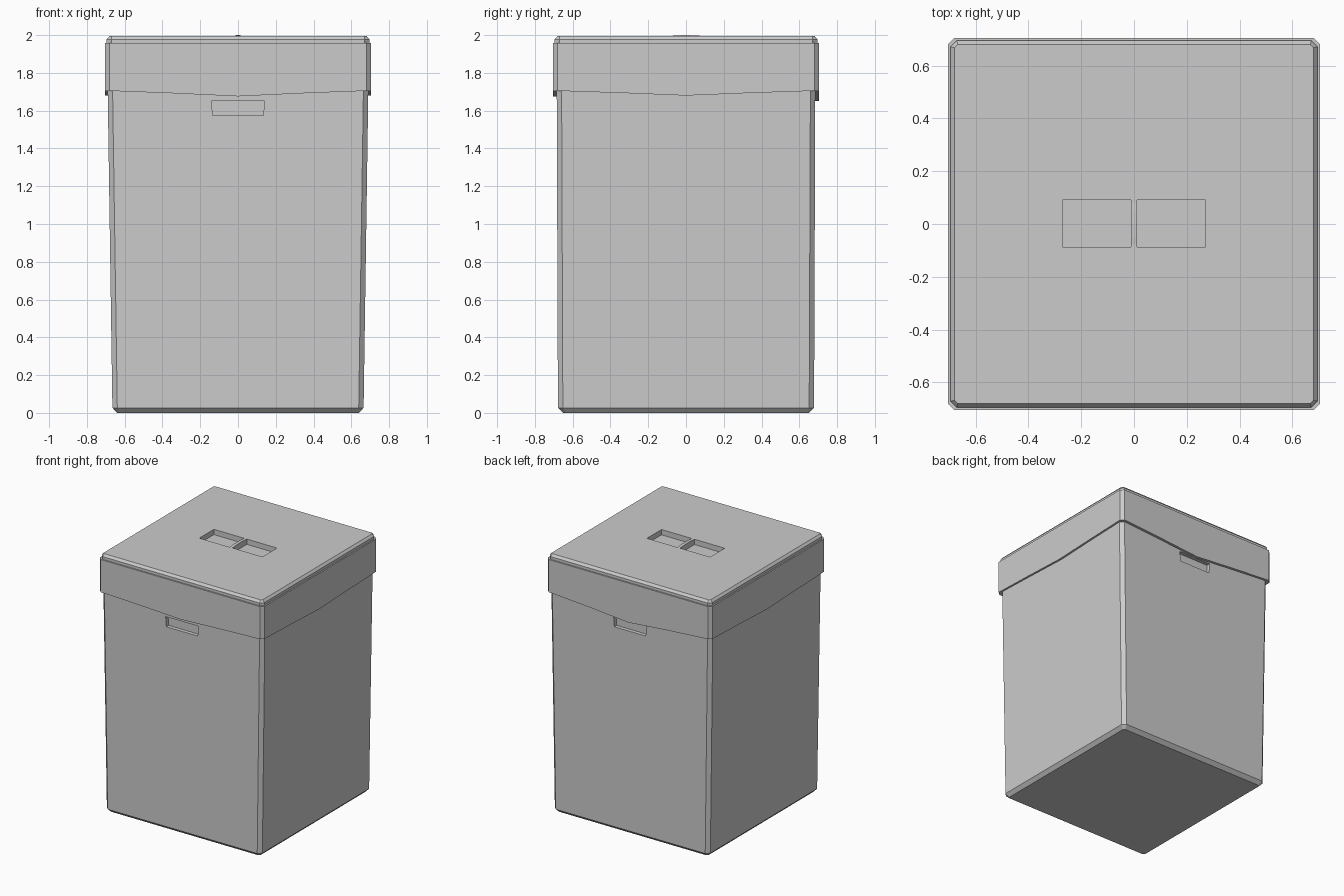
import bpy, bmesh

if "Cube" in bpy.data.objects:
    bpy.data.objects.remove(bpy.data.objects["Cube"])

def octagon(hx, hy, c, z):
    """Rectangle with cut corners, anticlockwise from the front side."""
    pts = [(-hx + c, -hy), (hx - c, -hy), (hx, -hy + c), (hx, hy - c),
           (hx - c, hy), (-hx + c, hy), (-hx, hy - c), (-hx, -hy + c)]
    return [(x, y, z) for x, y in pts]

def loft(name, rings, caps=True, closed=False):
    bm = bmesh.new()
    vs = [[bm.verts.new(p) for p in r] for r in rings]
    n = len(vs[0])
    pairs = list(zip(vs, vs[1:])) + ([(vs[-1], vs[0])] if closed else [])
    for a, b in pairs:
        for i in range(n):
            j = (i + 1) % n
            bm.faces.new((a[i], a[j], b[j], b[i]))
    if caps:
        bm.faces.new(vs[0][::-1])
        bm.faces.new(vs[-1])
    bmesh.ops.recalc_face_normals(bm, faces=bm.faces)
    me = bpy.data.meshes.new(name)
    bm.to_mesh(me)
    bm.free()
    ob = bpy.data.objects.new(name, me)
    bpy.context.collection.objects.link(ob)
    return ob

def box(x0, x1, y0, y1, z0, z1, taper=0.0):
    return [[(x0 + t, y0, z), (x1 - t, y0, z), (x1 - t, y1, z), (x0 + t, y1, z)]
            for z, t in ((z0, taper), (z1, 0))]

def cut(target, name, rings):
    cutter = loft(name, rings)
    cutter.hide_render = True
    cutter.hide_set(True)
    mod = target.modifiers.new(name, 'BOOLEAN')
    mod.operation = 'DIFFERENCE'
    mod.solver = 'EXACT'
    mod.object = cutter

# Tapered body with chamfered corners and base
body = loft("bin_body", [octagon(0.64, 0.65, 0.012, 0), octagon(0.665, 0.678, 0.026, 0.027),
                         octagon(0.692, 0.685, 0.026, 1.85)])

# Finger recesses below the lid, front and back
for side, s in (("front", -1), ("back", 1)):
    y0, y1 = sorted((s * 0.655, s * 0.75))
    cut(body, side + "_grip_cutter", box(-0.14, 0.14, y0, y1, 1.575, 1.652, 0.006))

# Lid skirt: lower edge sags towards the middle of each side
def skirt_ring(h, c, z=None):
    corners = octagon(h, h, c, 0)
    dips = (1.676, 1.68, 1.652, 1.68)
    ring = []
    for k in range(4):
        a, b = corners[2 * k], corners[2 * k + 1]
        for i in range(5):
            t = i / 4
            sag = (0, 0.45, 1, 0.45, 0)[i]
            low = 1.705 + (dips[k] - 1.705) * sag
            ring.append((a[0] + (b[0] - a[0]) * t, a[1] + (b[1] - a[1]) * t,
                         low if z is None else z))
    return ring

loft("lid_skirt", [skirt_ring(0.655, 0.02), skirt_ring(0.705, 0.024),
                   skirt_ring(0.705, 0.024, 1.957), skirt_ring(0.655, 0.02, 1.957)],
     caps=False, closed=True)

# Lid top plate with chamfered rim
plate = loft("lid_top", [octagon(0.695, 0.695, 0.024, 1.90), octagon(0.695, 0.695, 0.024, 1.978),
                         octagon(0.68, 0.68, 0.012, 1.996)])

# Lid handle: recess crossed by a low arched bar
for side, s in (("left", -1), ("right", 1)):
    x0, x1 = sorted((s * 0.012, s * 0.27))
    cut(plate, side + "_handle_cutter", box(x0, x1, -0.087, 0.091, 1.955, 2.05))
arch = [(-0.087, 1.995), (-0.05, 1.9985), (0, 2.0), (0.05, 1.9985), (0.091, 1.995)]
loft("handle_bar", [[(-0.012, y, z - 0.03), (0.012, y, z - 0.03),
                     (0.012, y, z), (-0.012, y, z)] for y, z in arch])
